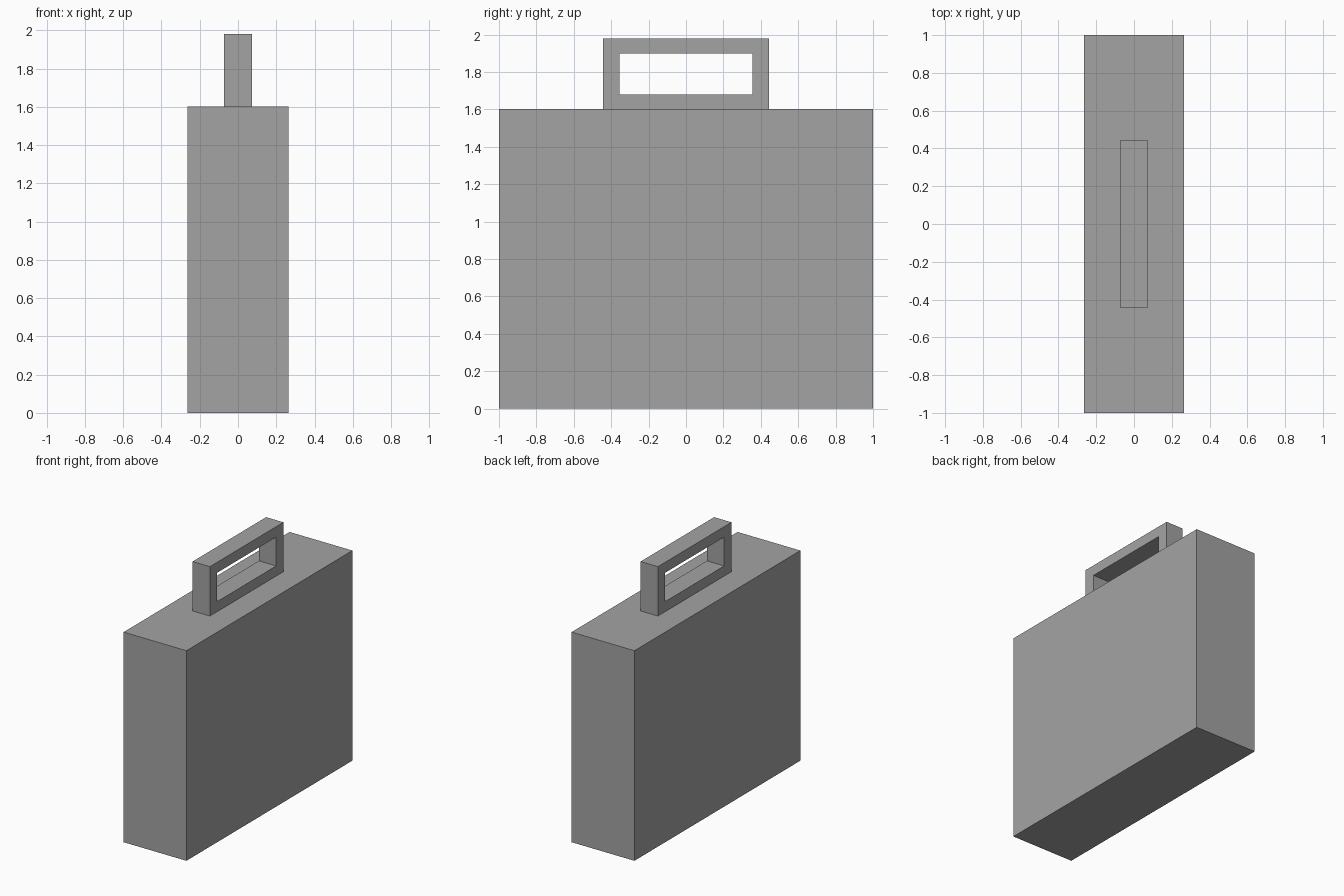
import bpy
import bmesh

cube = bpy.data.objects.get("Cube")
if cube:
    bpy.data.objects.remove(cube, do_unlink=True)

BODY_TOP = 1.603

grey = bpy.data.materials.new("mid_grey")
grey.use_nodes = True
colour = (0.37, 0.37, 0.37, 1)
grey.diffuse_color = colour
grey.node_tree.nodes["Principled BSDF"].inputs["Base Color"].default_value = colour


def finish(bm, name):
    """Turn a bmesh into a flat-shaded grey object."""
    bmesh.ops.recalc_face_normals(bm, faces=bm.faces)
    mesh = bpy.data.meshes.new(name)
    bm.to_mesh(mesh)
    bm.free()
    mesh.materials.append(grey)
    obj = bpy.data.objects.new(name, mesh)
    bpy.context.collection.objects.link(obj)


def rectangle(bm, x, y, z0, z1):
    """Four corners of an upright rectangle centred on y = 0."""
    corners = [(-y, z0), (y, z0), (y, z1), (-y, z1)]
    return [bm.verts.new((x, cy, cz)) for cy, cz in corners]


# Case body: one plain box
bm = bmesh.new()
bmesh.ops.create_cube(bm, size=1)
bmesh.ops.scale(bm, vec=(0.53, 2, BODY_TOP), verts=bm.verts)
bmesh.ops.translate(bm, vec=(0, 0, BODY_TOP / 2), verts=bm.verts)
finish(bm, "case_body")

# Handle: rectangular frame with an open grip, extruded across x
half = 0.073
bm = bmesh.new()
outer = rectangle(bm, -half, 0.443, BODY_TOP, 1.98)
inner = rectangle(bm, -half, 0.356, 1.68, 1.90)
for i in range(4):
    j = (i + 1) % 4
    bm.faces.new((outer[i], outer[j], inner[j], inner[i]))
side = bmesh.ops.extrude_face_region(bm, geom=bm.faces[:], use_keep_orig=True)
moved = [v for v in side["geom"] if isinstance(v, bmesh.types.BMVert)]
bmesh.ops.translate(bm, vec=(2 * half, 0, 0), verts=moved)
finish(bm, "carry_handle")
